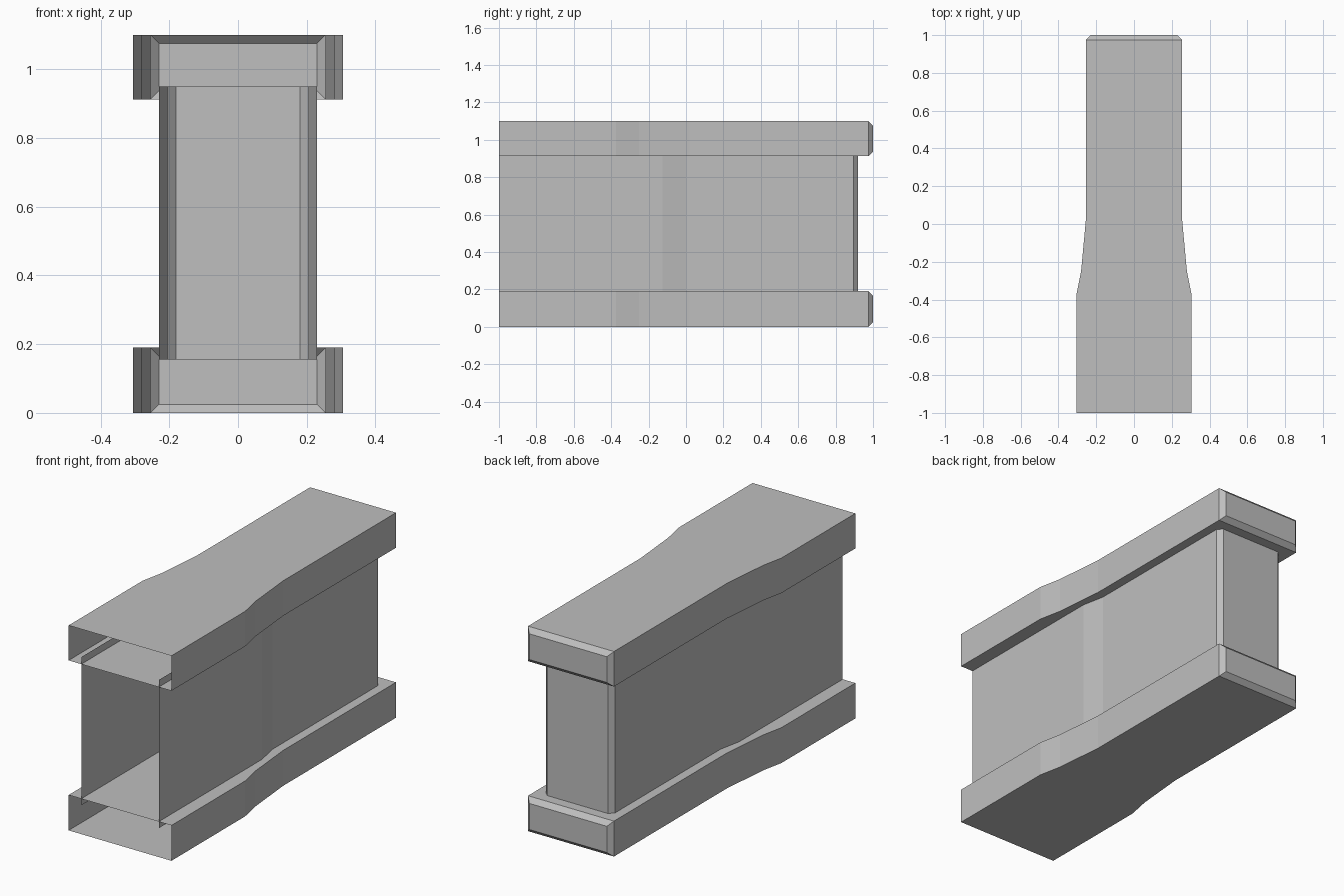
import bpy
import bmesh

cube = bpy.data.objects.get("Cube")
if cube:
    bpy.data.objects.remove(cube, do_unlink=True)

# Single plain grey material
GREY = (0.52, 0.52, 0.52, 1.0)
mat = bpy.data.materials.new("plain_grey")
mat.use_nodes = True
mat.diffuse_color = GREY
mat.node_tree.nodes["Principled BSDF"].inputs["Base Color"].default_value = GREY

BEVEL = 0.025


def open_shell(name, stations, z0, z1, flanged):
    """Loft rectangular sections (y, half width, z inset) front to back.
    The front stays open and the back is closed; flanged adds top and bottom."""
    bm = bmesh.new()
    rings = []
    for y, w, inset in stations:
        lo, hi = z0 + inset, z1 - inset
        corners = [(-w, lo), (w, lo), (w, hi), (-w, hi)]
        rings.append([bm.verts.new((x, y, z)) for x, z in corners])
    sides = range(4) if flanged else (1, 3)
    for a, b in zip(rings, rings[1:]):
        for i in sides:
            j = (i + 1) % 4
            bm.faces.new((a[i], a[j], b[j], b[i]))
    bm.faces.new(rings[-1][::-1])
    bm.normal_update()
    mesh = bpy.data.meshes.new(name)
    bm.to_mesh(mesh)
    bm.free()
    mesh.materials.append(mat)
    obj = bpy.data.objects.new(name, mesh)
    bpy.context.collection.objects.link(obj)
    return obj


# Upper and lower beams, tapering in two steps to a chamfered back end
beam = [(-1, 0.305, 0), (-0.375, 0.305, 0), (-0.25, 0.28, 0), (0.02, 0.255, 0),
        (1 - BEVEL, 0.255, 0), (1, 0.255 - BEVEL, BEVEL)]
open_shell("lower_beam", beam, 0, 0.19, True)
open_shell("upper_beam", beam, 0.912, 1.10, True)

# Hollow web between the beams, its ends tucked just inside them
web = [(-1, 0.23, 0), (-0.125, 0.23, 0), (0, 0.205, 0),
       (0.92 - BEVEL, 0.205, 0), (0.92, 0.205 - BEVEL, 0)]
open_shell("middle_web", web, 0.155, 0.95, False)
